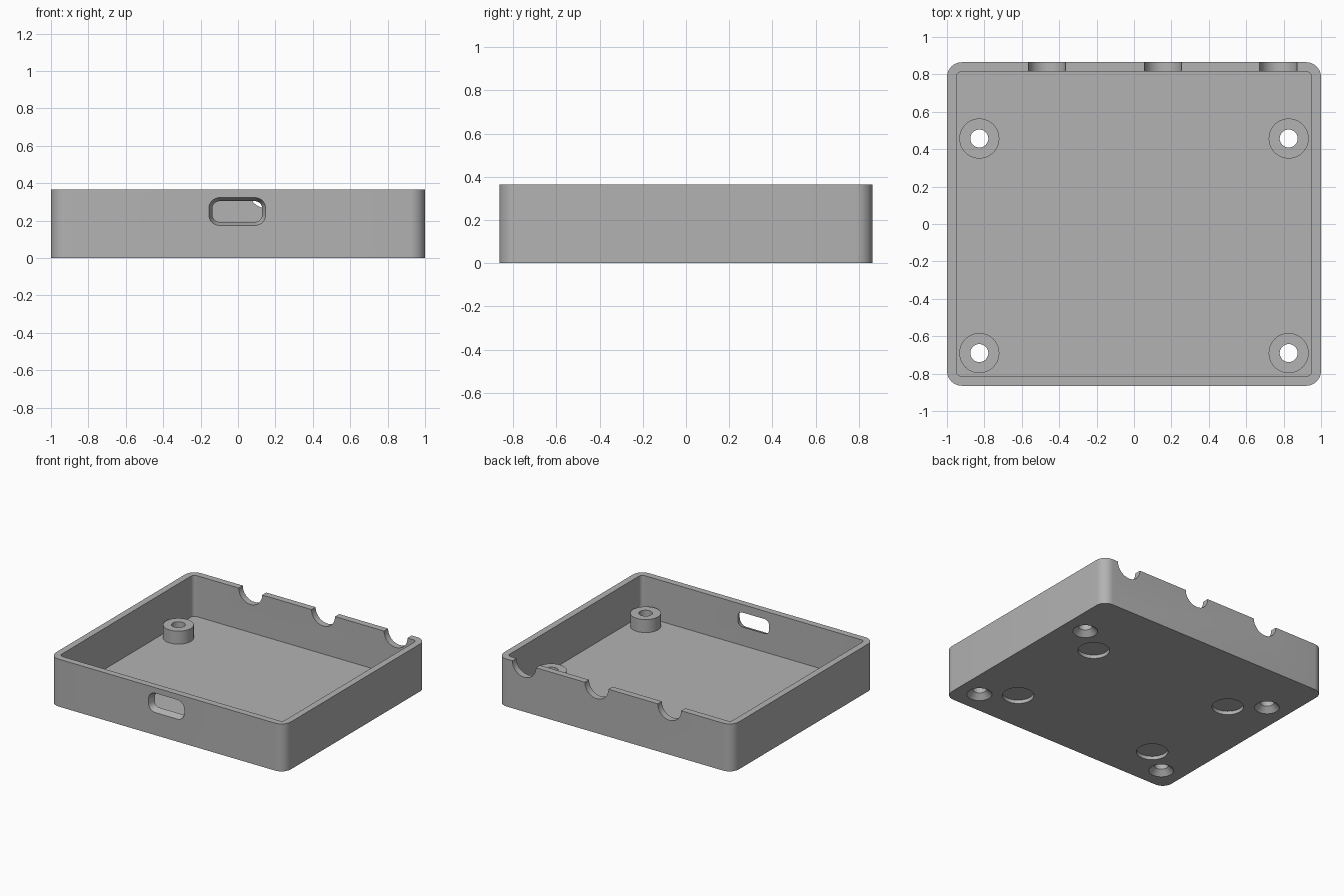
import bpy, bmesh, math
from mathutils import Vector

if "Cube" in bpy.data.objects:
    bpy.data.objects.remove(bpy.data.objects["Cube"])

H, HX, HY = 0.365, 1.0, 0.865        # tray height and half sizes
WALL, FLOOR = 0.05, 0.05
POST_X, POST_Y = 0.827, (0.457, -0.69)
PAD_X, PAD_Y = 0.61, (0.29, -0.53)

grey = bpy.data.materials.new("light grey plastic")
grey.diffuse_color = (0.448, 0.448, 0.448, 1)
grey.use_nodes = True
grey.node_tree.nodes["Principled BSDF"].inputs["Base Color"].default_value = grey.diffuse_color


def rounded(hx, hy, r, steps=10):
    """Outline of a rounded rectangle, counterclockwise."""
    pts = []
    for k, (sx, sy) in enumerate(((1, 1), (-1, 1), (-1, -1), (1, -1))):
        for i in range(steps + 1):
            a = math.pi / 2 * (k + i / steps)
            pts.append((sx * (hx - r) + r * math.cos(a),
                        sy * (hy - r) + r * math.sin(a)))
    return pts


def circle(r, n=48):
    return [(r * math.cos(2 * math.pi * i / n), r * math.sin(2 * math.pi * i / n))
            for i in range(n)]


def loft(name, sections, centre=(0, 0, 0), along_y=False):
    """Closed solid through (outline, height) sections, upright or along y."""
    bm = bmesh.new()
    loops = []
    for outline, h in sections:
        pts = [(u, h, v) if along_y else (u, v, h) for u, v in outline]
        loops.append([bm.verts.new(Vector(p) + Vector(centre)) for p in pts])
    n = len(loops[0])
    for a, b in zip(loops, loops[1:]):
        for i in range(n):
            bm.faces.new((a[i], a[(i + 1) % n], b[(i + 1) % n], b[i]))
    bm.faces.new(loops[0][::-1])
    bm.faces.new(loops[-1])
    bmesh.ops.recalc_face_normals(bm, faces=bm.faces)
    mesh = bpy.data.meshes.new(name)
    bm.to_mesh(mesh)
    bm.free()
    mesh.materials.append(grey)
    obj = bpy.data.objects.new(name, mesh)
    bpy.context.collection.objects.link(obj)
    return obj


def combine(target, tool, operation):
    """Apply a boolean and remove the tool."""
    mod = target.modifiers.new("boolean", 'BOOLEAN')
    mod.operation, mod.solver, mod.object = operation, 'EXACT', tool
    bpy.context.view_layer.objects.active = target
    bpy.ops.object.modifier_apply(modifier=mod.name)
    bpy.data.objects.remove(tool)


# Open tray with rounded corners
tray = loft("tray", [(rounded(HX, HY, 0.08), 0), (rounded(HX, HY, 0.08), H)])
inner = rounded(HX - WALL, HY - WALL, 0.03)
combine(tray, loft("cavity", [(inner, FLOOR), (inner, H + 0.1)]), 'DIFFERENCE')

# Screw posts with through holes and countersinks below
for x in (-POST_X, POST_X):
    for y in POST_Y:
        combine(tray, loft("screw_post", [(circle(0.107), 0.02), (circle(0.107), 0.15)],
                           (x, y, 0)), 'UNION')
        combine(tray, loft("screw_hole", [(circle(0.097), -0.01), (circle(0.048), 0.039),
                                          (circle(0.048), 0.2)], (x, y, 0)), 'DIFFERENCE')

# Shallow round recesses for the rubber feet
for x in (-PAD_X, PAD_X):
    for y in PAD_Y:
        combine(tray, loft("foot_recess", [(circle(0.11), -0.02), (circle(0.11), 0.027)],
                           (x, y, 0)), 'DIFFERENCE')

# Half-round cable notches in the back rim
for x in (-0.465, 0.155, 0.772):
    combine(tray, loft("cable_notch", [(circle(0.1), 0.76), (circle(0.1), 0.92)],
                       (x, 0, H), True), 'DIFFERENCE')

# Socket opening in the front wall, flared outwards
combine(tray, loft("socket_opening", [(rounded(0.160, 0.082, 0.066), -0.885),
                                      (rounded(0.125, 0.048, 0.030), -0.795)],
                   (-0.004, 0, 0.248), True), 'DIFFERENCE')

# Smooth round walls, sharp edges
bpy.ops.object.select_all(action='DESELECT')
tray.select_set(True)
bpy.context.view_layer.objects.active = tray
bpy.ops.object.shade_smooth_by_angle(angle=math.radians(30))
